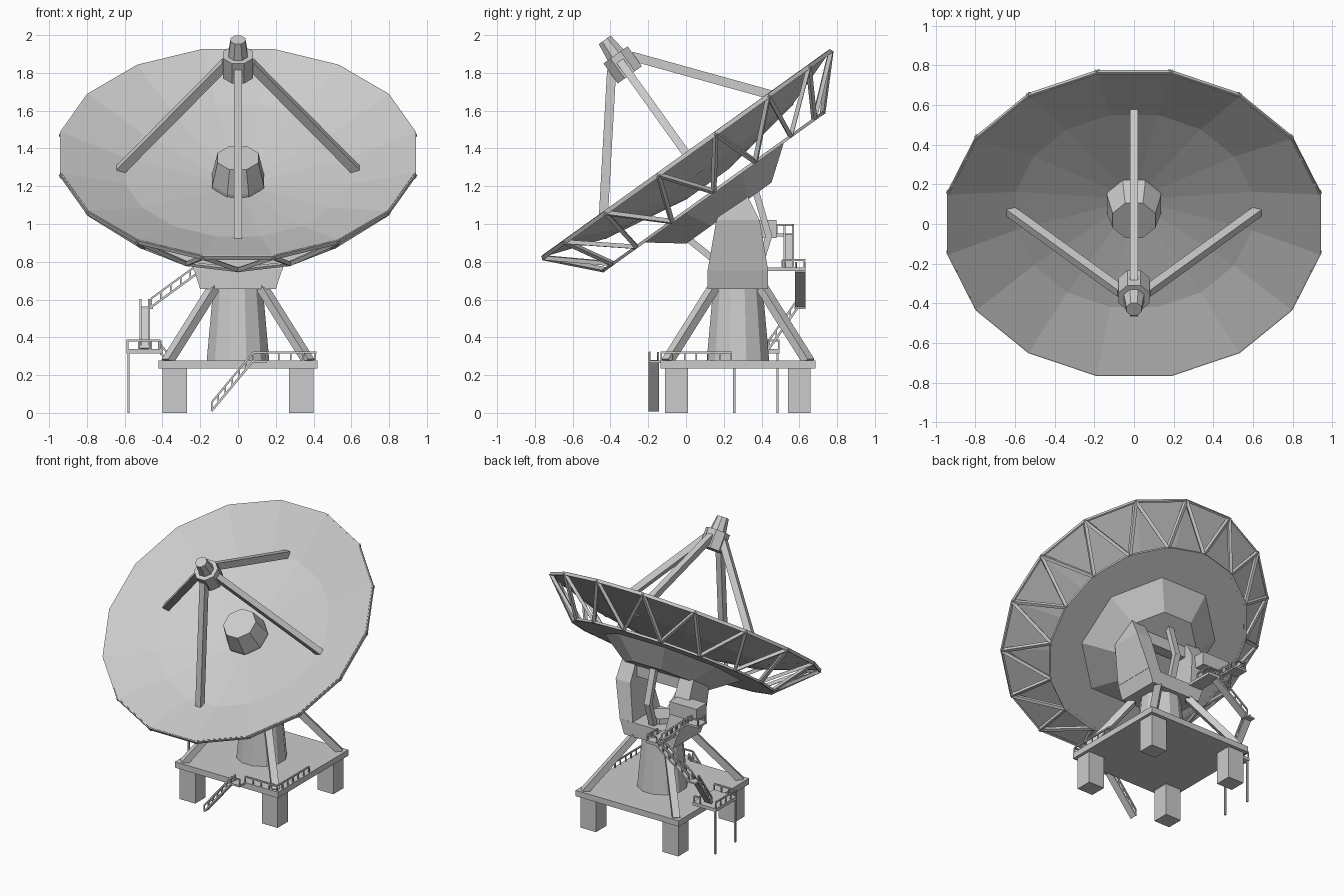
import bpy, bmesh, math
from mathutils import Matrix, Vector

if "Cube" in bpy.data.objects:
    bpy.data.objects.remove(bpy.data.objects["Cube"])

# Dish frame: local z is the dish axis, origin at the rim centre
c, s = 0.813, 0.583
DISH = Matrix(((1, 0, 0, 0), (0, c, -s, 0), (0, s, c, 1.375), (0, 0, 0, 1)))
ID = Matrix.Identity(4)


def finish(name, bm, m=ID):
    bmesh.ops.recalc_face_normals(bm, faces=bm.faces)
    bm.transform(m)
    me = bpy.data.meshes.new(name)
    bm.to_mesh(me)
    bm.free()
    ob = bpy.data.objects.new(name, me)
    bpy.context.collection.objects.link(ob)
    return ob


def ring_pt(r, z, i, n, off=0.5):
    a = 2 * math.pi * (i + off) / n
    return Vector((r * math.cos(a), r * math.sin(a), z))


def lathe(name, prof, n, m=ID, off=0.5, caps=(True, True)):
    bm = bmesh.new()
    rings = [[bm.verts.new(ring_pt(r, z, i, n, off)) for i in range(n)] for r, z in prof]
    for a, b in zip(rings, rings[1:]):
        for i in range(n):
            j = (i + 1) % n
            bm.faces.new((a[i], a[j], b[j], b[i]))
    for cap, ring in zip(caps, (rings[0], rings[-1])):
        if cap:
            bm.faces.new(ring)
    return finish(name, bm, m)


def add_beam(bm, a, b, w, h, up=(0, 0, 1)):
    a, b = Vector(a), Vector(b)
    d = (b - a).normalized()
    up = Vector(up)
    if abs(d.dot(up)) > 0.99:
        up = Vector((0, 1, 0))
    x = d.cross(up).normalized()
    y = x.cross(d)
    m = Matrix((x * w, y * h, b - a)).transposed().to_4x4()
    m.translation = (a + b) / 2
    bmesh.ops.create_cube(bm, size=1, matrix=m)


def beams(name, pairs, w, h, m=ID):
    bm = bmesh.new()
    for a, b in pairs:
        add_beam(bm, a, b, w, h)
    return finish(name, bm, m)


def box(name, x0, x1, y0, y1, z0, z1):
    ym, zm = (y0 + y1) / 2, (z0 + z1) / 2
    return beams(name, [((x0, ym, zm), (x1, ym, zm))], y1 - y0, z1 - z0)


def add_rail(bm, a, b, h=0.045, step=0.06):
    a, b, up = Vector(a), Vector(b), Vector((0, 0, h))
    add_beam(bm, a + up, b + up, 0.01, 0.01)
    n = max(1, round((b - a).length / step))
    for i in range(n + 1):
        p = a.lerp(b, i / n)
        add_beam(bm, p, p + up, 0.008, 0.008)


def rails(name, pairs):
    bm = bmesh.new()
    for a, b in pairs:
        add_rail(bm, a, b)
    return finish(name, bm)


def stair(name, a, b, w=0.055):
    bm = bmesh.new()
    a, b = Vector(a), Vector(b)
    add_beam(bm, a, b, w, 0.012)
    side = (b - a).cross(Vector((0, 0, 1))).normalized() * (w / 2 - 0.005)
    for k in (-1, 1):
        add_rail(bm, a + side * k, b + side * k)
    return finish(name, bm)


# Reflector bowl and rim
bowl = lathe("reflector_bowl", [(0.955, 0), (0.61, -0.118), (0.14, -0.195)], 16, DISH, caps=(False, True))
sol = bowl.modifiers.new("thickness", 'SOLIDIFY')
sol.thickness = 0.01
sol.offset = 0
N = 16
rim = [ring_pt(0.955, -0.008, i, N) for i in range(N)]
back = [ring_pt(0.71, -0.25, i, N, 0) for i in range(N)]
beams("reflector_rim", [(rim[i], rim[i - 1]) for i in range(N)], 0.012, 0.022, DISH)
beams("backing_ring", [(back[i], back[i - 1]) for i in range(N)], 0.02, 0.016, DISH)

# Zigzag truss behind the bowl
beams("back_truss", [(rim[i], back[j % N]) for i in range(N) for j in (i, i + 1)], 0.022, 0.022, DISH)

# Backing disc and hub cone
lathe("backing_disc", [(0.71, -0.257), (0.71, -0.247)], 16, DISH, 0)
lathe("hub_cone", [(0.50, -0.25), (0.30, -0.39)], 8, DISH)

# Feed horn on the bowl, and the secondary reflector at the focus
lathe("feed_hub", [(0.148, -0.2), (0.148, -0.172), (0.117, -0.03)], 8, DISH)
lathe("focus_drum", [(0.085, 0.51), (0.085, 0.64)], 8, DISH)
lathe("focus_tip", [(0.057, 0.63), (0.042, 0.738)], 8, DISH)
beams("feed_legs", [(ring_pt(0.625, -0.11, i, 4, 0), ring_pt(0.065, 0.585, i, 4, 0)) for i in range(4)],
      0.042, 0.048, DISH)

# Base platform, feet, pedestal, corner braces
CY = 0.275
box("base_platform", -0.42, 0.42, CY - 0.41, CY + 0.41, 0.235, 0.278)
corners = [(i, j) for i in (-1, 1) for j in (-1, 1)]
for i, j in corners:
    x, y = 0.335 * i, CY + 0.325 * j
    box("foot", x - 0.064, x + 0.064, y - 0.06, y + 0.06, 0, 0.24)
lathe("pedestal", [(0.172, 0.27), (0.135, 0.67)], 12, Matrix.Translation((0, CY, 0)))
beams("corner_braces", [((0.375 * i, CY + 0.375 * j, 0.27), (0.13 * i, CY + 0.13 * j, 0.66))
                        for i, j in corners], 0.05, 0.045)


# Fork: base block and two tapering arms
def loft(name, sections):
    bm = bmesh.new()
    rows = [[bm.verts.new(p) for p in ((x0, y0, z), (x1, y0, z), (x1, y1, z), (x0, y1, z))]
            for x0, x1, y0, y1, z in sections]
    for a, b in zip(rows, rows[1:]):
        for i in range(4):
            bm.faces.new((a[i], a[i - 1], b[i - 1], b[i]))
    bm.faces.new(rows[0])
    bm.faces.new(rows[-1])
    return finish(name, bm)


loft("fork_base", [(-0.2, 0.2, 0.115, 0.435, 0.655), (-0.235, 0.235, 0.115, 0.435, 0.76)])
for k in (-1, 1):
    loft("fork_arm", [(0.13 * k, 0.235 * k, 0.115, 0.435, 0.755),
                      (0.18 * k, 0.30 * k, 0.16, 0.39, 1.02),
                      (0.18 * k, 0.29 * k, 0.245, 0.32, 1.16)])
lathe("fork_turntable", [(0.09, 0.75), (0.09, 0.80)], 8, Matrix.Translation((0, CY, 0)))
beams("tilt_axle", [((-0.2, 0.275, 1.08), (0.2, 0.275, 1.08))], 0.08, 0.08)

# Tilt struts under the hub
beams("tilt_struts", [((0, 0.0, 0.93), (0, 0.2, 0.77)), ((0, 0.37, 1.17), (0, 0.44, 0.93)),
                      ((0, 0.44, 0.94), (0, 0.38, 0.75))], 0.045, 0.035)

# Front stair and platform railing
stair("front_stair", (-0.14, -0.17, 0.01), (0.08, -0.17, 0.275))
box("front_landing", 0.07, 0.15, -0.197, -0.13, 0.265, 0.278)
rails("platform_railing", [((0.08, -0.192, 0.275), (0.15, -0.192, 0.275)),
                           ((0.15, -0.13, 0.275), (0.41, -0.13, 0.275)),
                           ((0.41, -0.13, 0.275), (0.41, 0.24, 0.275))])

# Side landing on thin posts
box("side_landing", -0.59, -0.4, 0.25, 0.495, 0.315, 0.338)
beams("side_landing_posts", [((-0.58, y, 0), (-0.58, y, 0.32)) for y in (0.255, 0.485)], 0.012, 0.012)
rails("side_landing_railing", [((-0.585, 0.255, 0.338), (-0.585, 0.49, 0.338)),
                               ((-0.585, 0.255, 0.338), (-0.41, 0.255, 0.338)),
                               ((-0.46, 0.49, 0.338), (-0.41, 0.49, 0.338))])
stair("approach_stair", (-0.38, 0.37, 0.28), (-0.42, 0.37, 0.33))

# Rear stairs climbing to the fork
stair("rear_stair_lower", (-0.493, 0.44, 0.34), (-0.493, 0.59, 0.555))
box("rear_landing_lower", -0.52, -0.45, 0.575, 0.632, 0.55, 0.562)
stair("rear_stair_middle", (-0.46, 0.604, 0.56), (-0.2, 0.604, 0.75))
box("rear_landing_middle", -0.22, -0.12, 0.43, 0.632, 0.75, 0.77)
rails("rear_landing_railing", [((-0.125, 0.51, 0.765), (-0.125, 0.627, 0.765)),
                               ((-0.2, 0.627, 0.765), (-0.125, 0.627, 0.765))])
stair("rear_stair_upper", (-0.2, 0.545, 0.765), (-0.41, 0.545, 0.945))
box("rear_landing_upper", -0.5, -0.4, 0.47, 0.572, 0.935, 0.95)
rails("upper_landing_railing", [((-0.495, 0.48, 0.95), (-0.495, 0.567, 0.95)),
                                ((-0.495, 0.567, 0.95), (-0.41, 0.567, 0.95))])
box("drive_cabinet", -0.42, -0.2, 0.36, 0.48, 0.925, 1.02)
